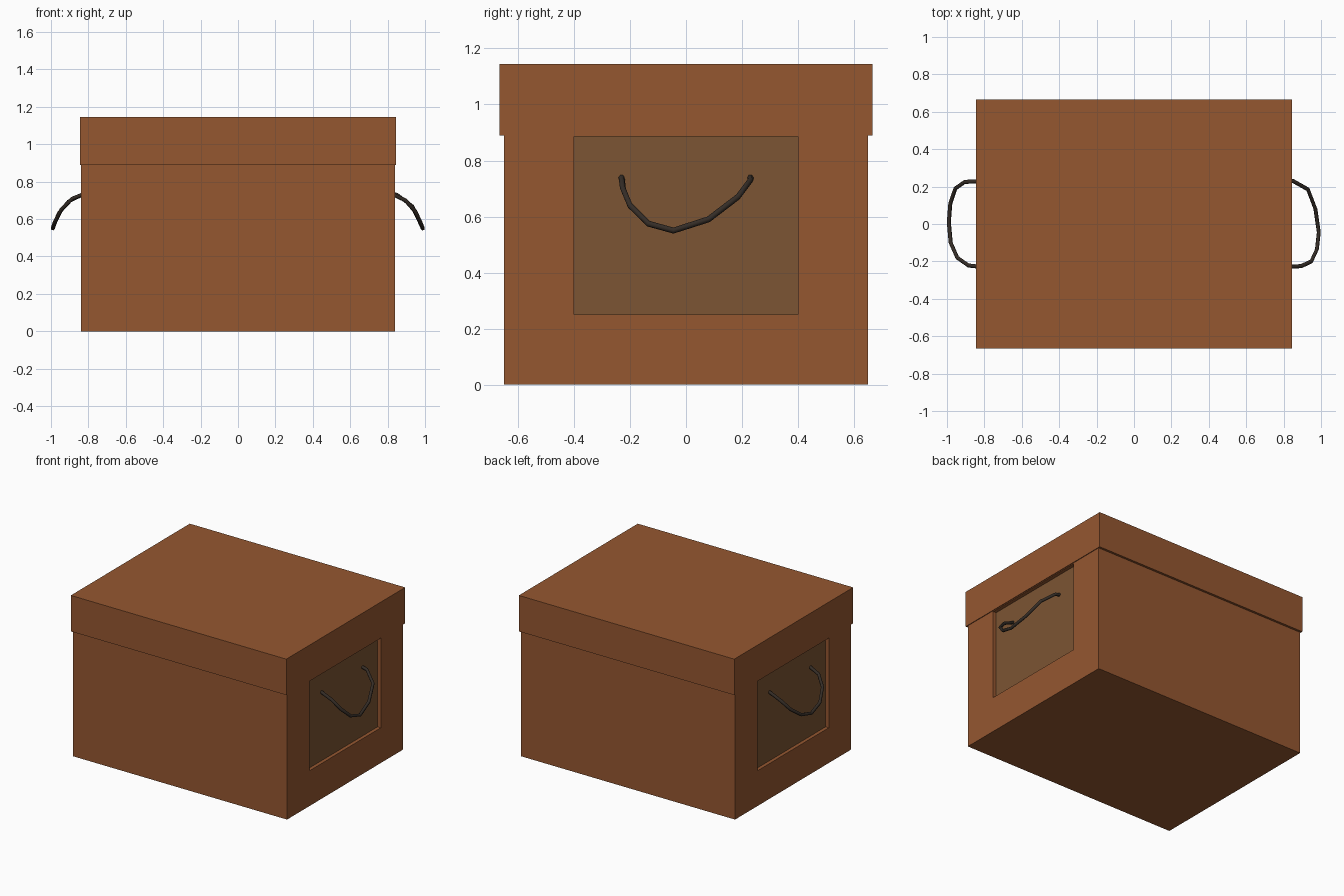
import bpy, bmesh
from mathutils import Matrix

if "Cube" in bpy.data.objects:
    bpy.data.objects.remove(bpy.data.objects["Cube"])


def material(name, rgb):
    m = bpy.data.materials.new(name)
    m.diffuse_color = (*rgb, 1)
    m.use_nodes = True
    m.node_tree.nodes["Principled BSDF"].inputs["Base Color"].default_value = m.diffuse_color
    return m


CARD = material("card", (0.30, 0.095, 0.03))
PANEL = material("panel", (0.20, 0.09, 0.033))
CORD = material("cord", (0.035, 0.026, 0.02))


def box_mesh(sx, sy, z0, z1):
    bm = bmesh.new()
    bmesh.ops.create_cube(bm, size=1, matrix=Matrix.Translation((0, 0, (z0 + z1) / 2))
                          @ Matrix.Diagonal((sx, sy, z1 - z0, 1)))
    return bm


def finish(bm, name, mats):
    bmesh.ops.recalc_face_normals(bm, faces=bm.faces)
    me = bpy.data.meshes.new(name)
    bm.to_mesh(me)
    bm.free()
    for m in mats:
        me.materials.append(m)
    ob = bpy.data.objects.new(name, me)
    bpy.context.collection.objects.link(ob)
    return ob


# Body with a recessed handle panel in each end
DEPTH = 0.025
bm = box_mesh(1.68, 1.30, 0, 0.90)
ends = [f for f in bm.faces if abs(f.normal.x) > 0.9]
bmesh.ops.inset_individual(bm, faces=ends, thickness=0.1)
for f in ends:
    side = 1 if f.calc_center_median().x > 0 else -1
    for v in f.verts:
        v.co.y = 0.40 if v.co.y > 0 else -0.40
        v.co.z = 0.885 if v.co.z > 0.45 else 0.25
    panel = bmesh.ops.extrude_discrete_faces(bm, faces=[f])["faces"][0]
    bmesh.ops.translate(bm, verts=panel.verts, vec=(-side * DEPTH, 0, 0))
    panel.material_index = 1
finish(bm, "box_body", [CARD, PANEL])

# Lid, slightly wider than the body
finish(box_mesh(1.69, 1.332, 0.89, 1.145), "box_lid", [CARD])


# Hanging cord handles, each with its own sag
def cord(name, points):
    cu = bpy.data.curves.new(name, "CURVE")
    cu.dimensions = "3D"
    cu.bevel_depth = 0.011
    cu.bevel_resolution = 1
    cu.use_fill_caps = True
    sp = cu.splines.new("POLY")
    sp.points.add(len(points) - 1)
    for p, co in zip(sp.points, points):
        p.co = (*co, 1)
    cu.materials.append(CORD)
    ob = bpy.data.objects.new(name, cu)
    bpy.context.collection.objects.link(ob)


cord("right_handle", [
    (0.81, 0.23, 0.74), (0.85, 0.23, 0.73), (0.93, 0.185, 0.67), (0.97, 0.08, 0.59),
    (0.988, -0.045, 0.55), (0.978, -0.135, 0.575), (0.948, -0.20, 0.64),
    (0.895, -0.225, 0.70), (0.81, -0.23, 0.74)])
cord("left_handle", [
    (-0.81, 0.23, 0.74), (-0.905, 0.225, 0.695), (-0.955, 0.19, 0.635),
    (-0.982, 0.11, 0.575), (-0.99, 0.01, 0.55), (-0.98, -0.10, 0.58),
    (-0.945, -0.18, 0.65), (-0.885, -0.222, 0.71), (-0.81, -0.23, 0.74)])
